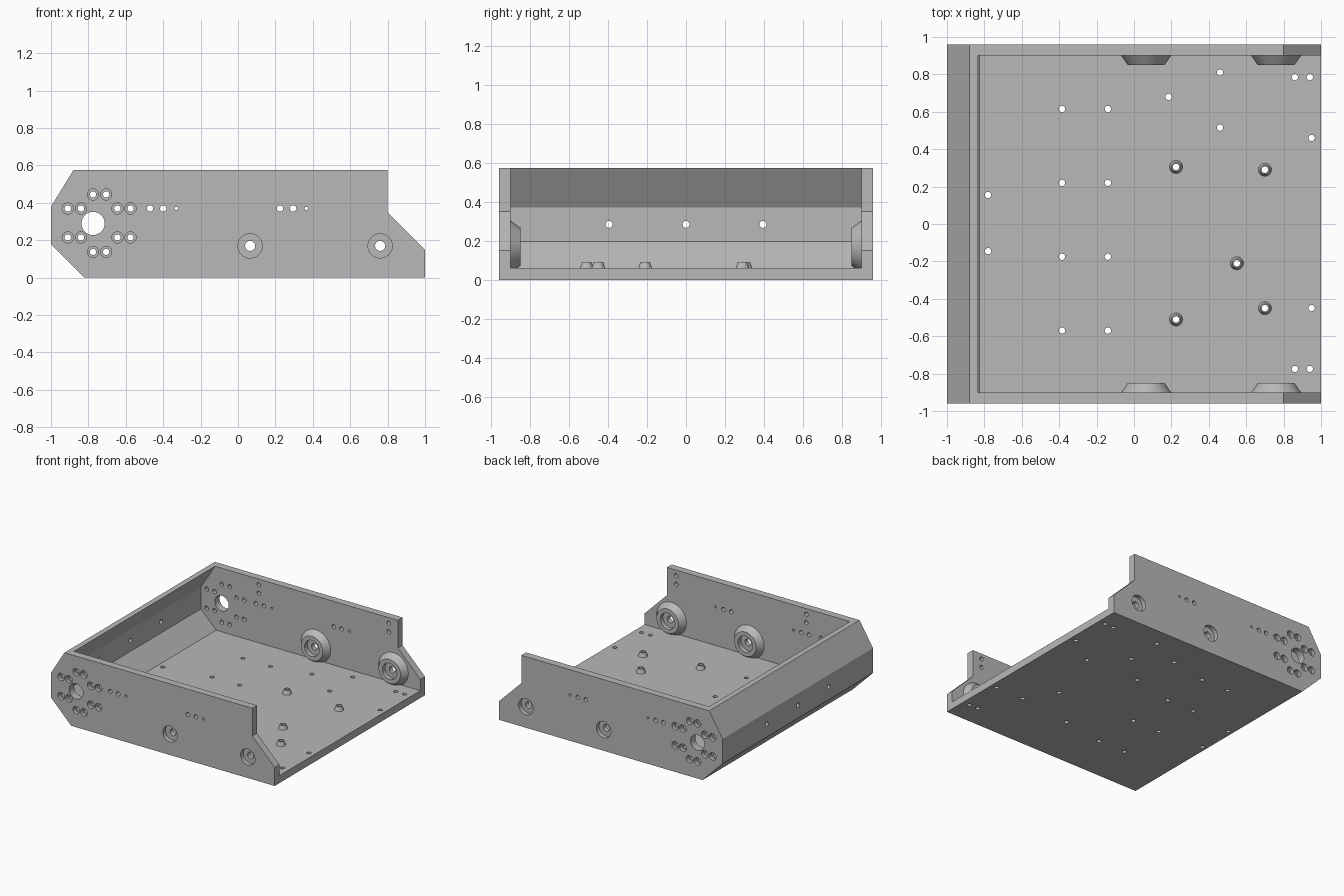
import bpy, bmesh
from mathutils import Matrix, Vector

if "Cube" in bpy.data.objects:
    bpy.data.objects.remove(bpy.data.objects["Cube"])

grey = bpy.data.materials.new("plain grey")
grey.use_nodes = True
grey.diffuse_color = (0.48, 0.48, 0.48, 1)
grey.node_tree.nodes["Principled BSDF"].inputs["Base Color"].default_value = (0.48, 0.48, 0.48, 1)


def make_object(name, bm):
    bmesh.ops.recalc_face_normals(bm, faces=bm.faces[:])
    mesh = bpy.data.meshes.new(name)
    bm.to_mesh(mesh)
    bm.free()
    mesh.materials.append(grey)
    ob = bpy.data.objects.new(name, mesh)
    bpy.context.collection.objects.link(ob)
    return ob


def prism(name, profile, half_width):
    """Extrude an x-z outline symmetrically along y."""
    bm = bmesh.new()
    face = bm.faces.new([bm.verts.new((x, -half_width, z)) for x, z in profile])
    grown = bmesh.ops.extrude_face_region(bm, geom=[face])["geom"]
    verts = [g for g in grown if isinstance(g, bmesh.types.BMVert)]
    bmesh.ops.translate(bm, vec=(0, 2 * half_width, 0), verts=verts)
    return make_object(name, bm)


def lathe(bm, profile, origin, axis, sides=24):
    """Add a closed turned solid; profile is (radius, height along axis)."""
    turn = Vector(axis).to_track_quat('Z', 'Y').to_matrix().to_4x4()
    place = Matrix.Translation(origin) @ turn
    rings = []
    for r, h in profile:
        ring = bmesh.ops.create_circle(bm, segments=sides, radius=r,
                                       matrix=place @ Matrix.Translation((0, 0, h)))
        rings.append(ring["verts"])
    for a, b in zip(rings, rings[1:]):
        for i in range(sides):
            j = (i + 1) % sides
            bm.faces.new((a[i], a[j], b[j], b[i]))
    bm.faces.new(rings[0])
    bm.faces.new(rings[-1])


def apply_boolean(target, tool, operation):
    tool.hide_render = True
    mod = target.modifiers.new(operation, 'BOOLEAN')
    mod.operation, mod.solver, mod.object = operation, 'EXACT', tool
    bpy.context.view_layer.objects.active = target
    bpy.ops.object.modifier_apply(modifier=mod.name)
    bpy.data.objects.remove(tool)


# Tray body: outer outline, hollowed by the inner outline
tray = prism("chassis_tray", [(-0.82, 0), (1, 0), (1, 0.15), (0.8, 0.35), (0.8, 0.575),
                              (-0.88, 0.575), (-1, 0.38), (-1, 0.18)], 0.96)
hollow = prism("hollow_cutter", [(-0.826, 0.06), (1.2, 0.06), (1.2, 0.7), (-0.757, 0.7),
                                 (-0.962, 0.372), (-0.962, 0.196)], 0.9)
apply_boolean(tray, hollow, 'DIFFERENCE')

standoffs = [(0.225, 0.305), (0.7, 0.29), (0.55, -0.21), (0.7, -0.45), (0.225, -0.51)]
wheel_mounts = [0.065, 0.76]

# Raised standoffs on the floor and conical wheel bosses inside the side walls
bosses = bmesh.new()
for x, y in standoffs:
    lathe(bosses, [(0.035, 0.03), (0.035, 0.06), (0.024, 0.093)], (x, y, 0), (0, 0, 1))
for side in (-1, 1):
    for x in wheel_mounts:
        lathe(bosses, [(0.098, 0.85), (0.133, 0.9), (0.133, 0.93)], (x, 0, 0.17), (0, side, 0), 48)
apply_boolean(tray, make_object("boss_solids", bosses), 'UNION')

# Floor holes
holes = bmesh.new()
floor_holes = [(x, y) for x in (-0.385, -0.14) for y in (0.615, 0.22, -0.175, -0.57)]
floor_holes += [(x, y) for x in (0.86, 0.94) for y in (0.785, -0.775)]
floor_holes += [(0.185, 0.68), (0.46, 0.81), (0.46, 0.515), (0.95, 0.46), (0.95, -0.45),
                (-0.78, 0.155), (-0.78, -0.145)]
for x, y in floor_holes + standoffs:
    lathe(holes, [(0.017, -0.1), (0.017, 0.2)], (x, y, 0), (0, 0, 1), 16)

# End wall holes
for y in (-0.395, 0, 0.395):
    lathe(holes, [(0.018, 0.9), (0.018, 1.1)], (0, y, 0.285), (-1, 0, 0), 16)

# Side wall holes, the same on both sides
screw_holes = [(x, z) for x in (-0.91, -0.84, -0.645, -0.575) for z in (0.37, 0.215)]
screw_holes += [(x, z) for x in (-0.775, -0.705) for z in (0.445, 0.138)]
for side in (-1, 1):
    out = (0, side, 0)
    lathe(holes, [(0.062, 0.87), (0.062, 1)], (-0.775, 0, 0.29), out, 32)
    for x, z in screw_holes:
        lathe(holes, [(0.017, 0.87), (0.017, 0.93), (0.03, 0.93), (0.03, 1)], (x, 0, z), out, 20)
    for start in (-0.47, 0.225):
        for step, r in enumerate((0.017, 0.017, 0.009)):
            lathe(holes, [(r, 0.87), (r, 1)], (start + 0.07 * step, 0, 0.37), out, 16)
    for x in (-0.445, 0.717):       # blind holes on the inner face
        for z in (0.53, 0.46):
            lathe(holes, [(0.017, 0.87), (0.017, 0.935)], (x, 0, z), out, 16)
    for x in wheel_mounts:          # recessed from both ends
        lathe(holes, [(0.065, 0.8), (0.065, 0.885), (0.027, 0.885), (0.027, 0.925),
                      (0.065, 0.925), (0.065, 1)], (x, 0, 0.17), out, 32)
apply_boolean(tray, make_object("hole_cutters", holes), 'DIFFERENCE')

# Smooth round surfaces, crisp edges
bpy.ops.object.select_all(action='DESELECT')
tray.select_set(True)
bpy.context.view_layer.objects.active = tray
bpy.ops.object.shade_smooth_by_angle()
